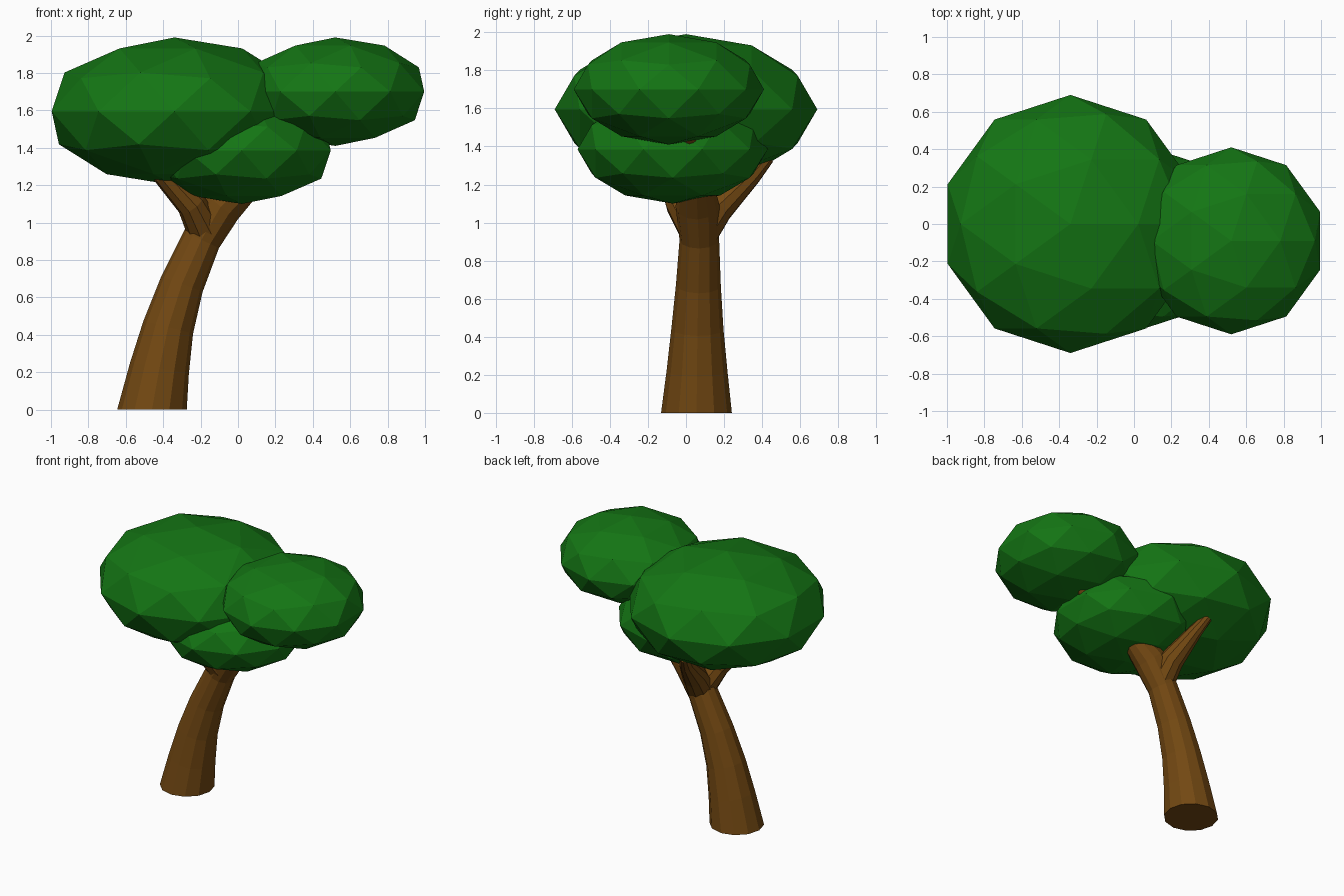
import bpy, bmesh, math
from mathutils import Vector

if "Cube" in bpy.data.objects:
    bpy.data.objects.remove(bpy.data.objects["Cube"])


def material(name, rgb):
    m = bpy.data.materials.new(name)
    m.diffuse_color = (*rgb, 1)
    m.use_nodes = True
    m.node_tree.nodes["Principled BSDF"].inputs["Base Color"].default_value = m.diffuse_color
    return m


BARK = material("bark", (0.17, 0.065, 0.006))
LEAF = material("leaf", (0.007, 0.18, 0.007))


def add_object(name, bm, mat):
    bmesh.ops.recalc_face_normals(bm, faces=bm.faces)
    mesh = bpy.data.meshes.new(name)
    bm.to_mesh(mesh)
    bm.free()
    mesh.materials.append(mat)
    ob = bpy.data.objects.new(name, mesh)
    bpy.context.collection.objects.link(ob)
    return ob


def limb(name, stations, sides=12, flat_base=False):
    """Tapered faceted tube through (x, y, z, radius) stations."""
    bm = bmesh.new()
    pts = [Vector(s[:3]) for s in stations]
    rings = []
    for i, p in enumerate(pts):
        tangent = pts[min(i + 1, len(pts) - 1)] - pts[max(i - 1, 0)]
        if i == 0 and flat_base:
            tangent = Vector((0, 0, 1))
        turn = Vector((0, 0, 1)).rotation_difference(tangent)
        r = stations[i][3]
        ring = []
        for k in range(sides):
            a = 2 * math.pi * k / sides
            ring.append(bm.verts.new(p + turn @ Vector((r * math.cos(a), r * math.sin(a), 0))))
        rings.append(ring)
    for lo, hi in zip(rings, rings[1:]):
        for k in range(sides):
            n = (k + 1) % sides
            bm.faces.new((lo[k], lo[n], hi[n], hi[k]))
    bm.faces.new(rings[0][::-1])
    bm.faces.new(rings[-1])
    return add_object(name, bm, BARK)


def foliage(name, centre, radius, height):
    """Flattened low-poly leaf clump."""
    bm = bmesh.new()
    bmesh.ops.create_icosphere(bm, subdivisions=2, radius=1)
    bmesh.ops.scale(bm, vec=(radius, radius, height), verts=bm.verts)
    ob = add_object(name, bm, LEAF)
    ob.location = centre
    return ob


# Curved trunk running on into the right-hand branch
limb("trunk", [
    (-0.46, 0.055, 0.0, 0.186),
    (-0.42, 0.058, 0.22, 0.16),
    (-0.373, 0.06, 0.44, 0.137),
    (-0.30, 0.065, 0.67, 0.118),
    (-0.195, 0.07, 0.91, 0.104),
    (-0.09, 0.06, 1.09, 0.115),
    (0.10, 0.05, 1.26, 0.08),
    (0.45, 0.02, 1.43, 0.04),
    (0.56, 0.01, 1.52, 0.03),
], flat_base=True)

# Side branches
limb("back_branch", [
    (-0.17, 0.07, 0.94, 0.10),
    (-0.19, 0.17, 1.08, 0.085),
    (-0.25, 0.35, 1.25, 0.05),
    (-0.29, 0.43, 1.34, 0.035),
], sides=10)
limb("left_branch", [
    (-0.175, 0.06, 0.96, 0.10),
    (-0.25, -0.03, 1.10, 0.08),
    (-0.40, -0.09, 1.26, 0.06),
    (-0.47, -0.11, 1.36, 0.04),
], sides=10)

# Leaf clumps
foliage("large_foliage", (-0.34, 0, 1.595), 0.69, 0.395)
foliage("right_foliage", (0.52, -0.09, 1.70), 0.50, 0.29)
foliage("lower_foliage", (0.02, -0.07, 1.385), 0.50, 0.285)
